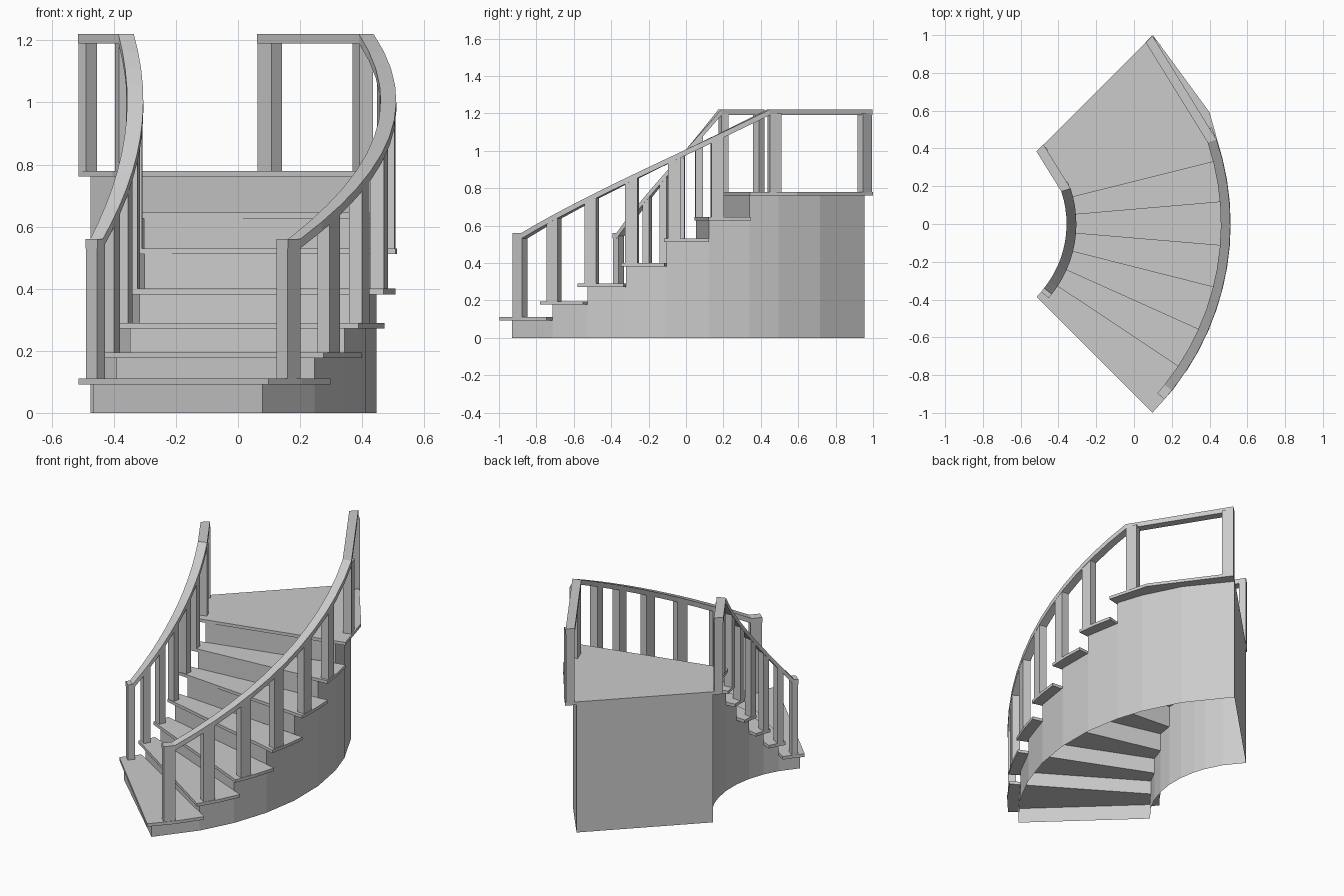
import bpy, bmesh
from math import radians, cos, sin

if "Cube" in bpy.data.objects:
    bpy.data.objects.remove(bpy.data.objects["Cube"])

CX = -0.9                                   # axis of the curved flight
STARTS = [-45, -33.6, -24.2, -14.2, -4.8, 4.9, 14]       # tread nosings (deg)
ENDS = [-31.9, -23, -13.7, -4.7, 5.0, 14.2, 45]          # tread backs
RISERS = [-43.5, -31.9, -23, -13.7, -4.4, 5.2, 14.6, 45]
TOPS = [0.11, 0.195, 0.29, 0.40, 0.53, 0.645, 0.78]
THICK = 0.018
WALL_IN, WALL_OUT = 0.60, 1.35


def pt(a, r, z):
    return (CX + r * cos(radians(a)), r * sin(radians(a)), z)


def finish(name, bm):
    me = bpy.data.meshes.new(name)
    bm.to_mesh(me)
    bm.free()
    ob = bpy.data.objects.new(name, me)
    bpy.context.collection.objects.link(ob)
    return ob


def sweep(name, sections):
    """Closed bar through sections (angle, r_in, r_out, z_bottom, z_top)."""
    bm = bmesh.new()
    rings = [[bm.verts.new(pt(a, r, z)) for r, z in
              ((r0, z0), (r1, z0), (r1, z1), (r0, z1))]
             for a, r0, r1, z0, z1 in sections]
    for p, q in zip(rings, rings[1:]):
        for i in range(4):
            j = (i + 1) % 4
            bm.faces.new((p[i], p[j], q[j], q[i]))
    bm.faces.new(rings[0])
    bm.faces.new(rings[-1][::-1])
    bmesh.ops.recalc_face_normals(bm, faces=bm.faces)
    return finish(name, bm)


def rail_top(a):
    return min(1.22, max(0.56, 0.56 + (a + 38.7) * 0.66 / 57.2))


# Treads and the upper landing
for i, (a0, a1, z) in enumerate(zip(STARTS, ENDS, TOPS)):
    if i < 6:
        mid = (a0 + a1) / 2
        sweep(f"tread_{i + 1}", [(a, 0.545, 1.412, z - THICK, z) for a in (a0, mid, a1)])
    else:
        sweep("landing", [(14, 0.545, 1.412, z - THICK, z),
                          (24.5, 0.545, 1.428, z - THICK, z),
                          (45, 0.545, 1.414, z - THICK, z)])

# Hollow base: stepped side walls, risers and back panel
bm = bmesh.new()


def quad(*ps):
    bm.faces.new([bm.verts.new(p) for p in ps])


for i, z in enumerate(TOPS):
    top = z - THICK
    cuts = [RISERS[i], RISERS[i + 1]] if i < 6 else [RISERS[6], 21.5, 32, 45]
    for a, b in zip(cuts, cuts[1:]):
        quad(pt(a, WALL_OUT, 0), pt(b, WALL_OUT, 0), pt(b, WALL_OUT, top), pt(a, WALL_OUT, top))
        quad(pt(b, WALL_IN, 0), pt(a, WALL_IN, 0), pt(a, WALL_IN, top), pt(b, WALL_IN, top))
    low = TOPS[i - 1] - THICK if i else 0
    a = RISERS[i]
    quad(pt(a, WALL_IN, low), pt(a, WALL_OUT, low), pt(a, WALL_OUT, top), pt(a, WALL_IN, top))
quad(pt(45, WALL_OUT, 0), pt(45, WALL_IN, 0), pt(45, WALL_IN, top), pt(45, WALL_OUT, top))
finish("stair_base", bm)

# Handrails and posts on both sides
for side, r0, r1, width in (("inner", 0.543, 0.595, 3.8), ("outer", 1.36, 1.41, 2.7)):
    angles = [-41.2, -38.7] + [-38.7 + 57.2 * k / 12 for k in range(1, 13)] + [45]
    sweep(f"{side}_handrail", [(a, r0, r1, rail_top(a) - 0.03, rail_top(a)) for a in angles])
    starts = [-41.2] + [c - width / 2 for c in (-30.6, -21.3, -12, -2.6, 6.9)]
    starts += [18.6, 45 - width]
    for i, a in enumerate(starts):
        z = TOPS[min(i, 6)] - THICK / 2
        sweep(f"{side}_post_{i + 1}", [(b, r0 + 0.002, r1 - 0.002, z, rail_top(b) - 0.02)
                                       for b in (a, a + width)])
